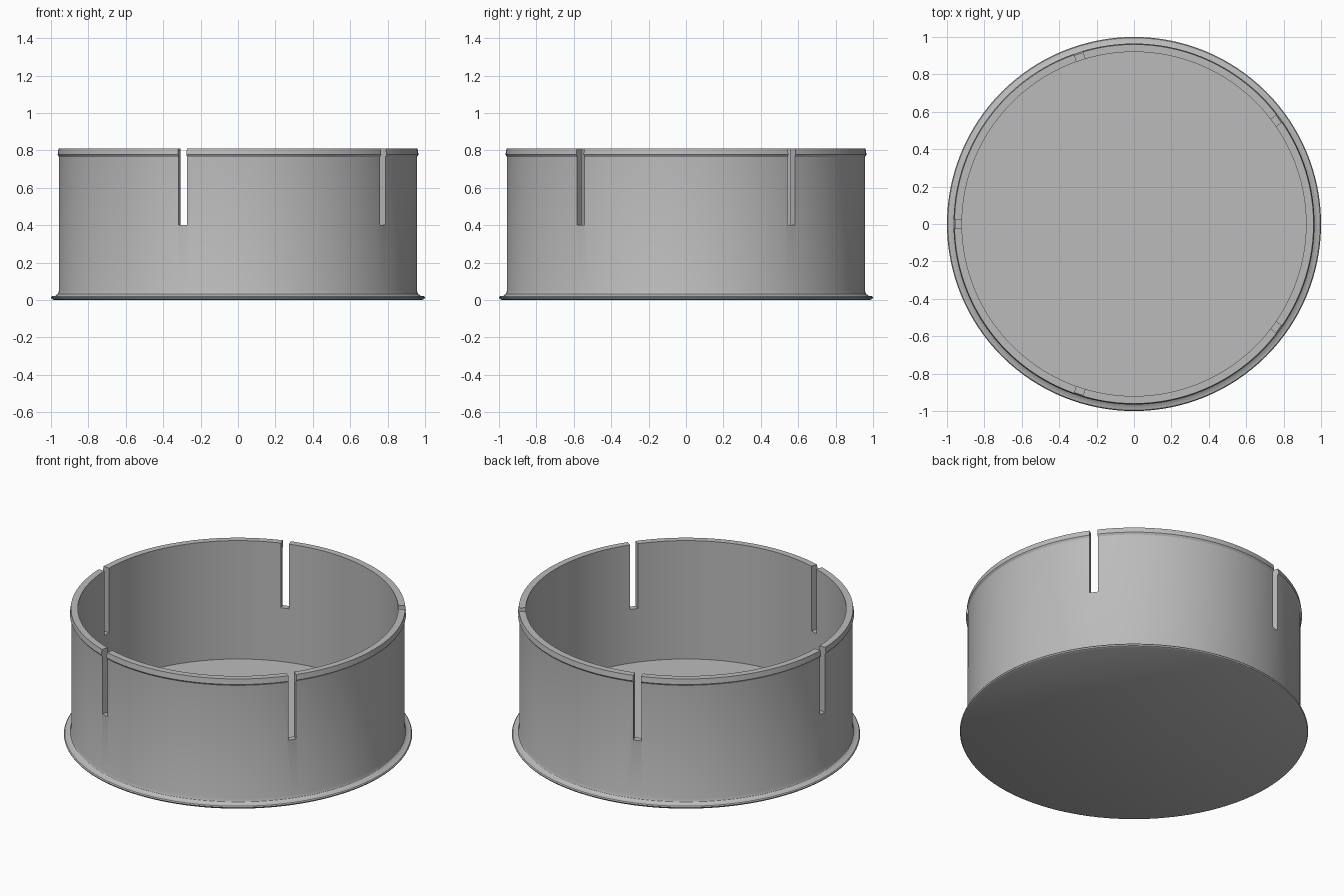
import bpy, bmesh, math
from mathutils import Matrix

cube = bpy.data.objects.get("Cube")
if cube:
    bpy.data.objects.remove(cube, do_unlink=True)

# Plain grey plastic
grey = bpy.data.materials.new("light_grey")
grey.use_nodes = True
colour = (0.5, 0.5, 0.5, 1)
grey.diffuse_color = colour
grey.node_tree.nodes["Principled BSDF"].inputs["Base Color"].default_value = colour

HEIGHT, SLOT_BOTTOM, SLOT_WIDTH = 0.81, 0.4, 0.048


def make_object(name, bm):
    bmesh.ops.recalc_face_normals(bm, faces=bm.faces)
    mesh = bpy.data.meshes.new(name)
    bm.to_mesh(mesh)
    bm.free()
    mesh.materials.append(grey)
    obj = bpy.data.objects.new(name, mesh)
    bpy.context.collection.objects.link(obj)
    return obj


def lathe(name, profile, steps=128):
    """Spin a profile of (radius, z) points around the z axis."""
    bm = bmesh.new()
    verts = [bm.verts.new((r, 0, z)) for r, z in profile]
    edges = [bm.edges.new(pair) for pair in zip(verts, verts[1:])]
    bmesh.ops.spin(bm, geom=verts + edges, cent=(0, 0, 0), axis=(0, 0, 1),
                   angle=math.tau, steps=steps)
    bmesh.ops.remove_doubles(bm, verts=bm.verts, dist=0.0001)
    return make_object(name, bm)


# Cup: flat base, flared foot, straight wall, snap lip, inner wall and floor
cup = lathe("slotted_cup", [
    (0, 0), (0.985, 0), (0.996, 0.006), (1, 0.014), (0.995, 0.02),
    (0.976, 0.023), (0.963, 0.033), (0.957, 0.05),
    (0.957, 0.765), (0.965, 0.777), (0.96, HEIGHT),
    (0.92, HEIGHT), (0.92, 0.06), (0, 0.06)])

# Five evenly spaced slots cut down from the rim
bm = bmesh.new()
for i in range(5):
    place = (Matrix.Rotation(math.pi + i * math.tau / 5, 4, "Z")
             @ Matrix.Translation((0.95, 0, SLOT_BOTTOM + 0.3))
             @ Matrix.Diagonal((0.2, SLOT_WIDTH, 0.6, 1)))
    bmesh.ops.create_cube(bm, size=1, matrix=place)
cutter = make_object("slot_cutter", bm)
cutter.hide_render = True
cutter.hide_set(True)

cut = cup.modifiers.new("slots", "BOOLEAN")
cut.operation = "DIFFERENCE"
cut.solver = "EXACT"
cut.object = cutter

# Apply the cut, then shade smooth with sharp edges kept
bpy.ops.object.select_all(action="DESELECT")
cup.select_set(True)
bpy.context.view_layer.objects.active = cup
bpy.ops.object.modifier_apply(modifier=cut.name)
bpy.data.objects.remove(cutter, do_unlink=True)
bpy.ops.object.shade_smooth_by_angle(angle=math.radians(30))
